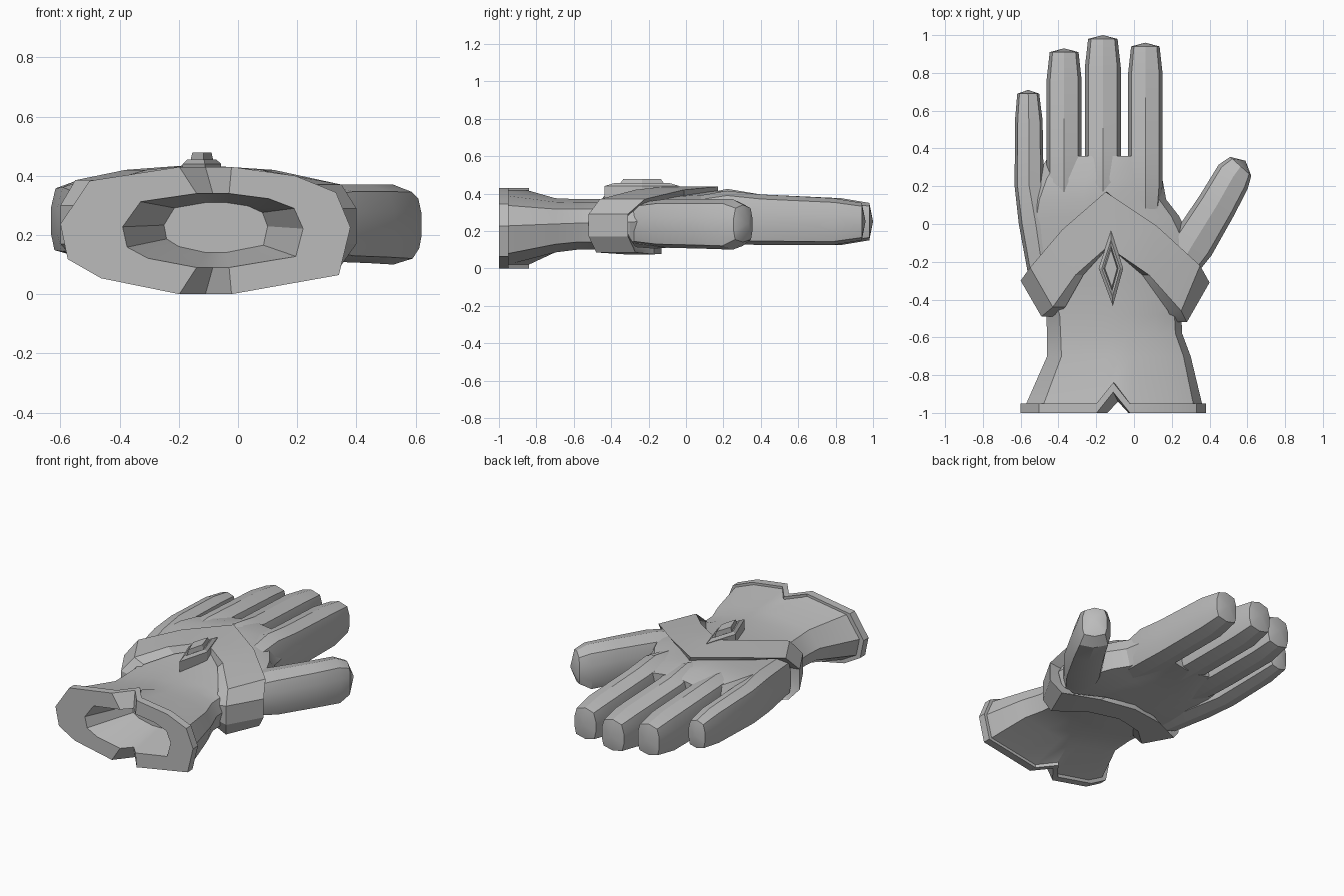
import bpy, bmesh, math
from mathutils import Vector

if "Cube" in bpy.data.objects:
    bpy.data.objects.remove(bpy.data.objects["Cube"])

grey = bpy.data.materials.new("plain grey")
grey.diffuse_color = (0.5, 0.5, 0.5, 1)
grey.use_nodes = True
grey.node_tree.nodes["Principled BSDF"].inputs["Base Color"].default_value = grey.diffuse_color


def loft(name, loops, cap_start=False, cap_end=False, tip=None, closed=False, angle=25):
    """Skin a list of equal-length point loops into one object."""
    bm = bmesh.new()
    rings = [[bm.verts.new(p) for p in loop] for loop in loops]
    n = len(rings[0])
    pairs = list(zip(rings, rings[1:]))
    if closed:
        pairs.append((rings[-1], rings[0]))
    for a, b in pairs:
        for i in range(n):
            j = (i + 1) % n
            bm.faces.new((a[i], a[j], b[j], b[i]))
    if cap_start:
        bm.faces.new(rings[0][::-1])
    if cap_end:
        bm.faces.new(rings[-1])
    if tip:
        t = bm.verts.new(tip)
        for i in range(n):
            bm.faces.new((rings[-1][i], rings[-1][(i + 1) % n], t))
    bmesh.ops.recalc_face_normals(bm, faces=bm.faces)
    me = bpy.data.meshes.new(name)
    bm.to_mesh(me)
    bm.free()
    me.materials.append(grey)
    ob = bpy.data.objects.new(name, me)
    bpy.context.collection.objects.link(ob)
    bpy.ops.object.select_all(action='DESELECT')
    ob.select_set(True)
    bpy.context.view_layer.objects.active = ob
    bpy.ops.object.shade_smooth_by_angle(angle=math.radians(angle))
    return ob


# Flattened wrist outline; the two u = 0 points carry the V notch
OUTLINE = [(-.18, 1), (0, 1), (.18, 1), (.62, .86), (.9, .6), (1, .05), (.92, -.7),
           (.5, -.87), (.18, -1), (0, -1), (-.18, -1), (-.72, -.75), (-.95, -.45),
           (-1, .1), (-.8, .78)]


def section(y, xl, xr, zb, zt, notch=0):
    cx, hw, cz, hz = (xl + xr) / 2, (xr - xl) / 2, (zb + zt) / 2, (zt - zb) / 2
    return [(cx + u * hw, y + (notch if u == 0 else 0), cz + v * hz) for u, v in OUTLINE]


# Cuff and palm: hollow opening, flared rim, narrow wrist, hand
loft("cuff_and_palm", [
    section(-.72, -.25, .10, .14, .31),
    section(-1, -.39, .22, .09, .34, .06),
    section(-1, -.60, .38, 0, .43, .11),
    section(-.95, -.60, .38, 0, .43, .11),
    section(-.95, -.57, .36, .02, .415, .11),
    section(-.70, -.46, .30, .085, .375),
    section(-.58, -.46, .255, .10, .37),
    section(-.48, -.465, .25, .10, .37),
    section(-.30, -.54, .34, .10, .38),
    section(-.10, -.59, .31, .11, .40),
    section(.04, -.60, .24, .12, .41),
    section(.13, -.575, .17, .125, .415),
    section(.24, -.53, .15, .13, .41),
    section(.36, -.45, .14, .135, .385),
], cap_start=True, cap_end=True)

# Finger section: ridged top and bottom with near-vertical sides
FINGER = [(0, 1), (.8, .82), (1, .3), (1, -.4), (.85, -.85), (0, -1),
          (-.85, -.85), (-1, -.4), (-1, .3), (-.8, .82)]


def finger(name, stations, tip):
    """stations: x, y, half width, bottom, top, heading in degrees from +y."""
    loops = []
    for x, y, hw, zb, zt, head in stations:
        h = math.radians(head)
        side = Vector((math.cos(h), -math.sin(h), 0))
        loops.append([Vector((x, y, (zb + zt) / 2)) + side * (u * hw)
                      + Vector((0, 0, v * (zt - zb) / 2)) for u, v in FINGER])
    loft(name, loops, cap_start=True, tip=tip)


for name, x, length, hw, knuckle in (("ring_finger", -.37, .93, .093, .405),
                                     ("middle_finger", -.165, 1.0, .095, .425),
                                     ("index_finger", .06, .96, .092, .415)):
    finger(name, [(x, .02, hw * .8, .15, .38, 0),
                  (x, .22, hw, .13, knuckle, 0),
                  (x, .40, hw, .125, .395, 0),
                  (x, length - .17, hw, .125, .375, 0),
                  (x, length - .02, hw * .82, .15, .35, 0)], (x, length, .25))

finger("little_finger", [(-.48, -.27, .08, .13, .36, 0),
                         (-.52, 0, .09, .125, .385, 0),
                         (-.555, .2, .077, .13, .38, 0),
                         (-.557, .55, .073, .14, .365, 0),
                         (-.56, .69, .058, .16, .34, 0)], (-.56, .71, .25))

finger("thumb", [(.22, -.26, .09, .13, .35, 30),
                 (.31, -.11, .115, .11, .37, 30),
                 (.44, .10, .105, .105, .37, 32),
                 (.525, .25, .10, .10, .37, 40),
                 (.565, .305, .075, .14, .34, 42)], (.59, .335, .24))

# Chevron strap: lower edge x, y, then upper edge x, y, then height
STRAP = [(-.14, -.12, -.15, .17, .437), (.08, -.27, .12, -.01, .42),
         (.25, -.46, .35, -.22, .37), (.28, -.52, .40, -.31, .29),
         (.28, -.52, .40, -.31, .17), (.25, -.48, .34, -.27, .085),
         (.08, -.33, .12, -.17, .075), (-.12, -.28, -.12, -.13, .078),
         (-.31, -.33, -.35, -.17, .085), (-.44, -.45, -.54, -.27, .10),
         (-.49, -.49, -.60, -.30, .17), (-.49, -.49, -.60, -.30, .30),
         (-.43, -.44, -.55, -.23, .385), (-.31, -.27, -.38, -.03, .42)]


def strap_loop(upper, scale):
    k = 2 if upper else 0
    return [(-.1 + (s[k] + .1) * scale, s[k + 1], .24 + (s[4] - .24) * scale) for s in STRAP]


loft("strap", [strap_loop(False, .8), strap_loop(False, 1),
               strap_loop(True, 1), strap_loop(True, .8)], closed=True)


# Stepped diamond ornament
def diamond(scale, z):
    return [(-.122 + x * scale, -.235 + y * scale, z)
            for x, y in ((0, .2), (.065, 0), (.01, -.2), (-.065, 0))]


loft("diamond_ornament", [diamond(1, .34), diamond(1, .44), diamond(.75, .455),
                          diamond(.6, .45), diamond(.5, .478)],
     cap_start=True, cap_end=True, angle=5)


# Raised V trim around the cuff notch, top and bottom
for name, z0, z1 in (("top_notch_trim", .39, .43), ("bottom_notch_trim", .045, 0)):
    outer = [(-.20, -.955), (-.11, -.84), (-.02, -.955)]
    inner = [(-.02, -.99), (-.11, -.89), (-.20, -.99)]
    loft(name, [[(x, y, z) for x, y in outer + inner] for z in (z0, z1)],
         cap_start=True, cap_end=True, angle=5)
